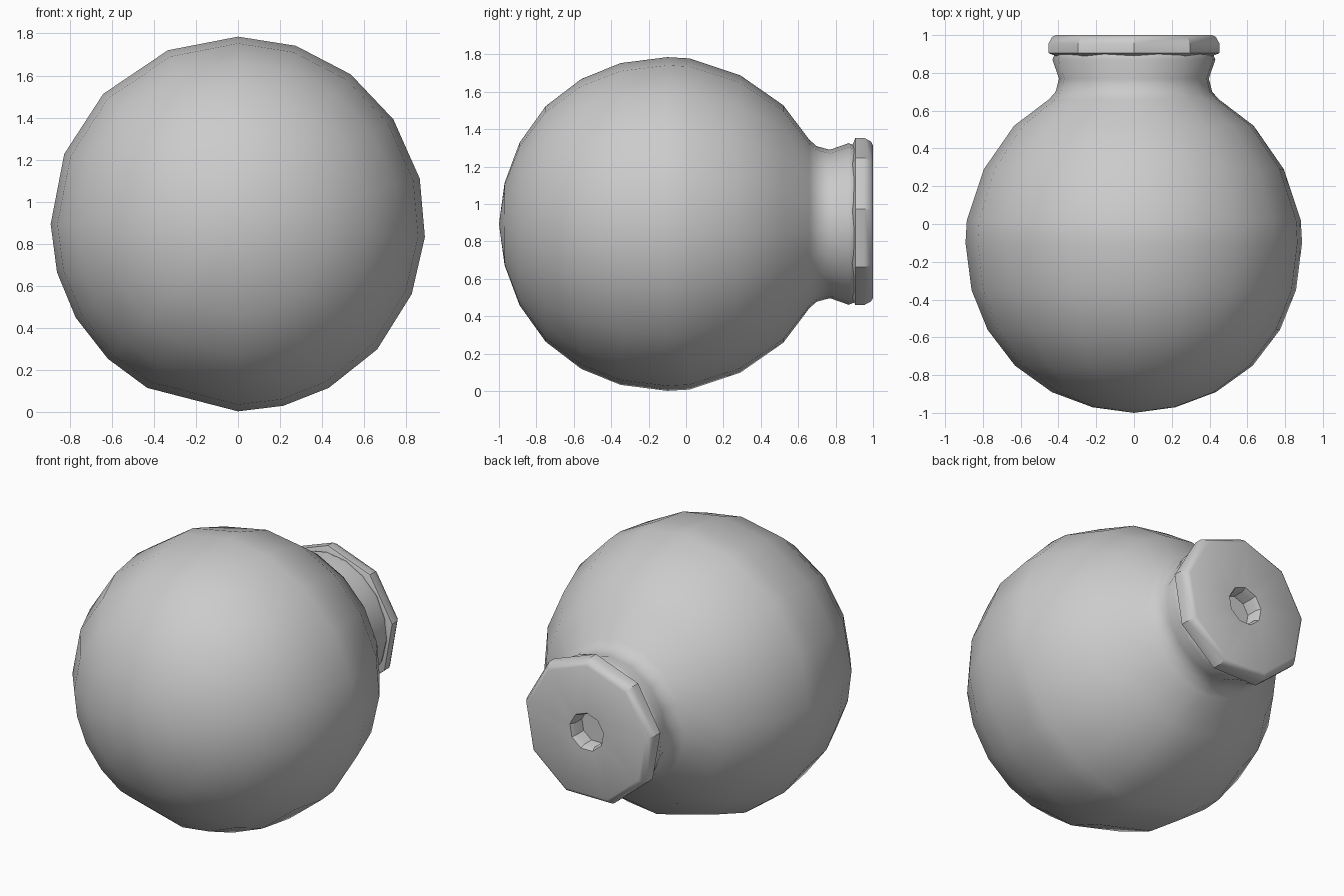
import bpy
import bmesh
from math import sin, cos, radians

if "Cube" in bpy.data.objects:
    bpy.data.objects.remove(bpy.data.objects["Cube"], do_unlink=True)

CENTRE_Z = 0.893


def make_material(name, colour):
    mat = bpy.data.materials.new(name)
    mat.use_nodes = True
    mat.diffuse_color = colour
    mat.node_tree.nodes["Principled BSDF"].inputs["Base Color"].default_value = colour
    return mat


def lathe(name, profile, angles, mat, sharp):
    """Turn a (y, radius) profile about the y axis; radius 0 makes a pole."""
    bm = bmesh.new()
    rings = []
    for y, r in profile:
        if r == 0:
            rings.append([bm.verts.new((0, y, CENTRE_Z))])
        else:
            rings.append([bm.verts.new((r * sin(radians(a)), y, CENTRE_Z + r * cos(radians(a))))
                          for a in angles])
    n = len(angles)
    for a, b in zip(rings, rings[1:]):
        for i in range(n):
            j = (i + 1) % n
            if len(a) == 1:
                bm.faces.new((a[0], b[i], b[j]))
            elif len(b) == 1:
                bm.faces.new((a[i], b[0], a[j]))
            else:
                bm.faces.new((a[i], b[i], b[j], a[j]))
    bmesh.ops.recalc_face_normals(bm, faces=bm.faces)
    mesh = bpy.data.meshes.new(name)
    bm.to_mesh(mesh)
    bm.free()
    mesh.materials.append(mat)
    obj = bpy.data.objects.new(name, mesh)
    bpy.context.collection.objects.link(obj)
    bpy.ops.object.select_all(action="DESELECT")
    obj.select_set(True)
    bpy.context.view_layer.objects.active = obj
    bpy.ops.object.shade_smooth_by_angle(angle=radians(sharp))
    return obj


grey = make_material("plain grey", (0.6, 0.6, 0.6, 1))

# Round flask with a flared neck, its facets slightly uneven
flask_angles = [0, 18, 37, 56, 76, 94, 112, 132, 151, 166,
                180, 209, 224, 240, 255, 270, 292, 314, 338]
flask_profile = [(-1.0, 0), (-0.97, 0.22), (-0.89, 0.435), (-0.75, 0.63),
                 (-0.56, 0.775), (-0.35, 0.86), (-0.1, 0.892), (0.02, 0.885),
                 (0.29, 0.795), (0.52, 0.635), (0.66, 0.45), (0.70, 0.415),
                 (0.77, 0.397), (0.87, 0.432), (0.90, 0.42), (0.90, 0)]
lathe("flask", flask_profile, flask_angles, grey, 50)

# Nine-sided chamfered cap with a hole in the middle
cap_angles = [40 * i for i in range(9)]
cap_profile = [(0.885, 0), (0.885, 0.41), (0.905, 0.46), (0.955, 0.46),
               (0.99, 0.44), (1.0, 0.42), (1.0, 0.12), (0.97, 0.105),
               (0.78, 0.105), (0.78, 0)]
lathe("cap", cap_profile, cap_angles, grey, 35)
